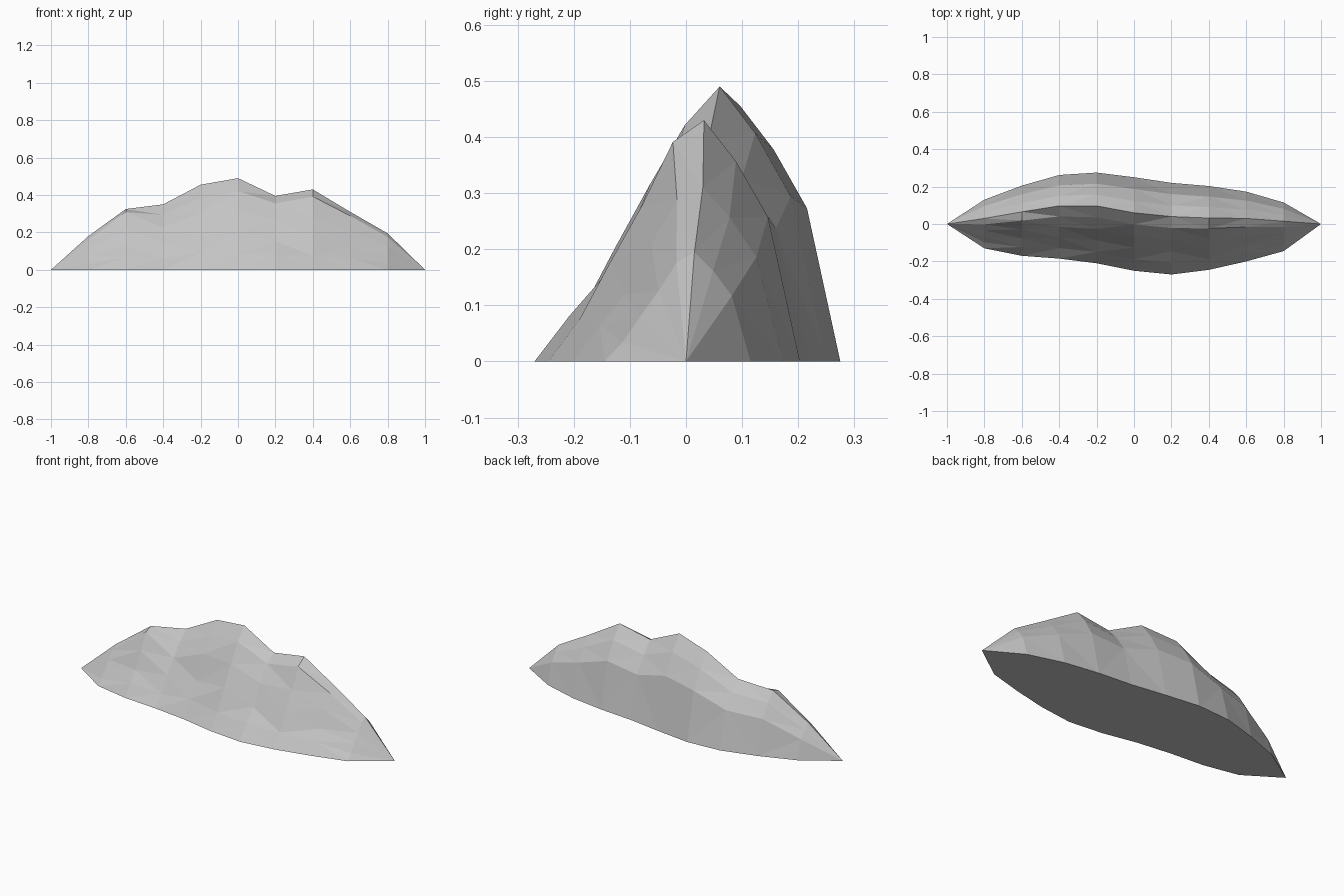
import bpy, bmesh

cube = bpy.data.objects.get("Cube")
if cube:
    bpy.data.objects.remove(cube)

# Single stone colour
stone = bpy.data.materials.new("grey stone")
stone.use_nodes = True
GREY = (0.55, 0.55, 0.55, 1)
stone.diffuse_color = GREY
bsdf = next(n for n in stone.node_tree.nodes if n.type == 'BSDF_PRINCIPLED')
bsdf.inputs["Base Color"].default_value = GREY
bsdf.inputs["Roughness"].default_value = 0.9

# Cross-sections from right to left: x, front y, back y, ridge y, ridge z, shoulder height
STATIONS = [
    (-0.8, -0.13, 0.13, 0.03, 0.18, 0.88),
    (-0.6, -0.17, 0.205, 0.065, 0.325, 0.95),
    (-0.4, -0.185, 0.262, 0.097, 0.35, 0.84),
    (-0.2, -0.21, 0.275, 0.097, 0.455, 0.85),
    (0.0, -0.25, 0.25, 0.06, 0.49, 0.86),
    (0.2, -0.27, 0.22, 0.04, 0.395, 0.9),
    (0.4, -0.245, 0.203, 0.032, 0.43, 0.91),
    (0.6, -0.2, 0.173, 0.03, 0.31, 0.93),
    (0.8, -0.145, 0.115, 0.015, 0.195, 0.9),
]
FRONT_RISE = (0, 0.19, 0.40, 0.66)
BACK_RISE = (0.83, 0.6, 0)

bm = bmesh.new()
sections = []
for i, (x, front, back, ridge, top, shoulder) in enumerate(STATIONS):
    section = []
    # Gentle front slope up to the crest, with slight roughness
    for k, rise in enumerate(FRONT_RISE + (shoulder, 1)):
        rough = 0.015 * (-1) ** (i + k) if k in (1, 2, 3) else 0
        y = front + (ridge - front) * k / 5
        section.append(bm.verts.new((x, y, top * (rise + rough))))
    # Steeper back slope down to the ground
    for k, rise in enumerate(BACK_RISE, 1):
        section.append(bm.verts.new((x, ridge + (back - ridge) * k / 3, top * rise)))
    sections.append(section)

# Skin between neighbouring sections
for a, b in zip(sections, sections[1:]):
    for k in range(len(a) - 1):
        bm.faces.new((a[k], b[k], b[k + 1], a[k + 1]))

# Pointed ends
tips = [bm.verts.new((x, 0, 0)) for x in (-1, 1)]
for tip, section in zip(tips, (sections[0], sections[-1])):
    for lower, upper in zip(section, section[1:]):
        bm.faces.new((tip, lower, upper))

# Flat underside
bm.faces.new([tips[0]] + [s[0] for s in sections] + [tips[1]]
             + [s[-1] for s in reversed(sections)])
bmesh.ops.triangulate(bm, faces=[f for f in bm.faces if len(f.verts) == 4])
bmesh.ops.recalc_face_normals(bm, faces=bm.faces)

mesh = bpy.data.meshes.new("mountain_ridge")
bm.to_mesh(mesh)
bm.free()
mesh.materials.append(stone)
bpy.context.collection.objects.link(bpy.data.objects.new("mountain_ridge", mesh))
